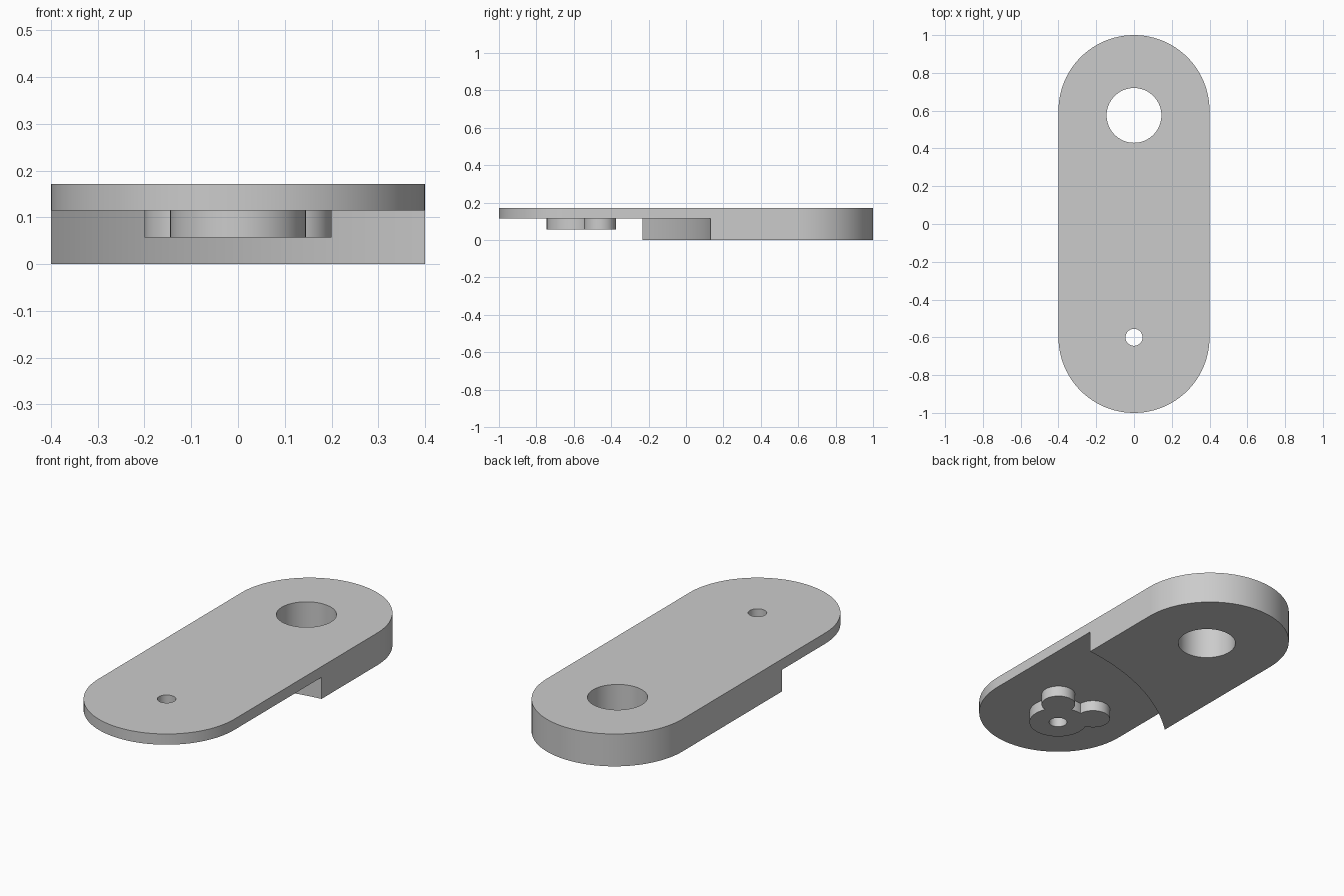
import bpy, bmesh, math

cube = bpy.data.objects.get("Cube")
if cube:
    bpy.data.objects.remove(cube, do_unlink=True)

grey = bpy.data.materials.new("plain_grey")
grey.use_nodes = True
colour = (0.6, 0.6, 0.6, 1)
grey.diffuse_color = colour
grey.node_tree.nodes["Principled BSDF"].inputs["Base Color"].default_value = colour

TOP, PLATE_BOTTOM, BOSS_BOTTOM = 0.172, 0.115, 0.057


def prism(name, outline, z0, z1):
    """Extrude a flat outline between two heights."""
    bm = bmesh.new()
    face = bm.faces.new([bm.verts.new((x, y, z0)) for x, y in outline])
    new = bmesh.ops.extrude_face_region(bm, geom=[face])["geom"]
    bmesh.ops.translate(bm, vec=(0, 0, z1 - z0),
                        verts=[v for v in new if isinstance(v, bmesh.types.BMVert)])
    bmesh.ops.recalc_face_normals(bm, faces=bm.faces)
    mesh = bpy.data.meshes.new(name)
    bm.to_mesh(mesh)
    bm.free()
    mesh.materials.append(grey)
    obj = bpy.data.objects.new(name, mesh)
    bpy.context.collection.objects.link(obj)
    return obj


def arc(cx, cy, r, start, end, steps):
    angles = [start + (end - start) * i / steps for i in range(steps + 1)]
    return [(cx + r * math.cos(a), cy + r * math.sin(a)) for a in angles]


def disc(name, cx, cy, r, z0, z1, sides=64):
    return prism(name, arc(cx, cy, r, 0, math.tau, sides)[:-1], z0, z1)


def combine(target, tool, operation):
    """Apply a boolean and discard the helper."""
    tool.hide_render = True
    mod = target.modifiers.new("boolean", 'BOOLEAN')
    mod.operation, mod.solver, mod.object = operation, 'EXACT', tool
    bpy.context.view_layer.objects.active = target
    bpy.ops.object.modifier_apply(modifier=mod.name)
    bpy.data.objects.remove(tool, do_unlink=True)


# Round-ended link body
outline = arc(0, 0.6, 0.4, 0, math.pi, 48) + arc(0, -0.6, 0.4, math.pi, math.tau, 48)
link = prism("link_body", outline, 0, TOP)

# Curved step that thins the front half
combine(link, disc("step_cutter", 0.551, -1.261, 1.4, -0.1, PLATE_BOTTOM, 256), 'DIFFERENCE')

# Three-lobed boss under the front end
for x, y, r in ((0, -0.6, 0.145), (0.115, -0.46, 0.085), (-0.115, -0.46, 0.085)):
    combine(link, disc("boss_lobe", x, y, r, BOSS_BOTTOM, 0.14), 'UNION')

# Small pivot hole and large socket hole
for y, r in ((-0.6, 0.045), (0.575, 0.145)):
    combine(link, disc("hole_cutter", 0, y, r, -0.1, 0.3), 'DIFFERENCE')

# Smooth the round walls, keep the rims sharp
bpy.ops.object.select_all(action='DESELECT')
link.select_set(True)
bpy.context.view_layer.objects.active = link
bpy.ops.object.shade_smooth_by_angle(angle=math.radians(30))
